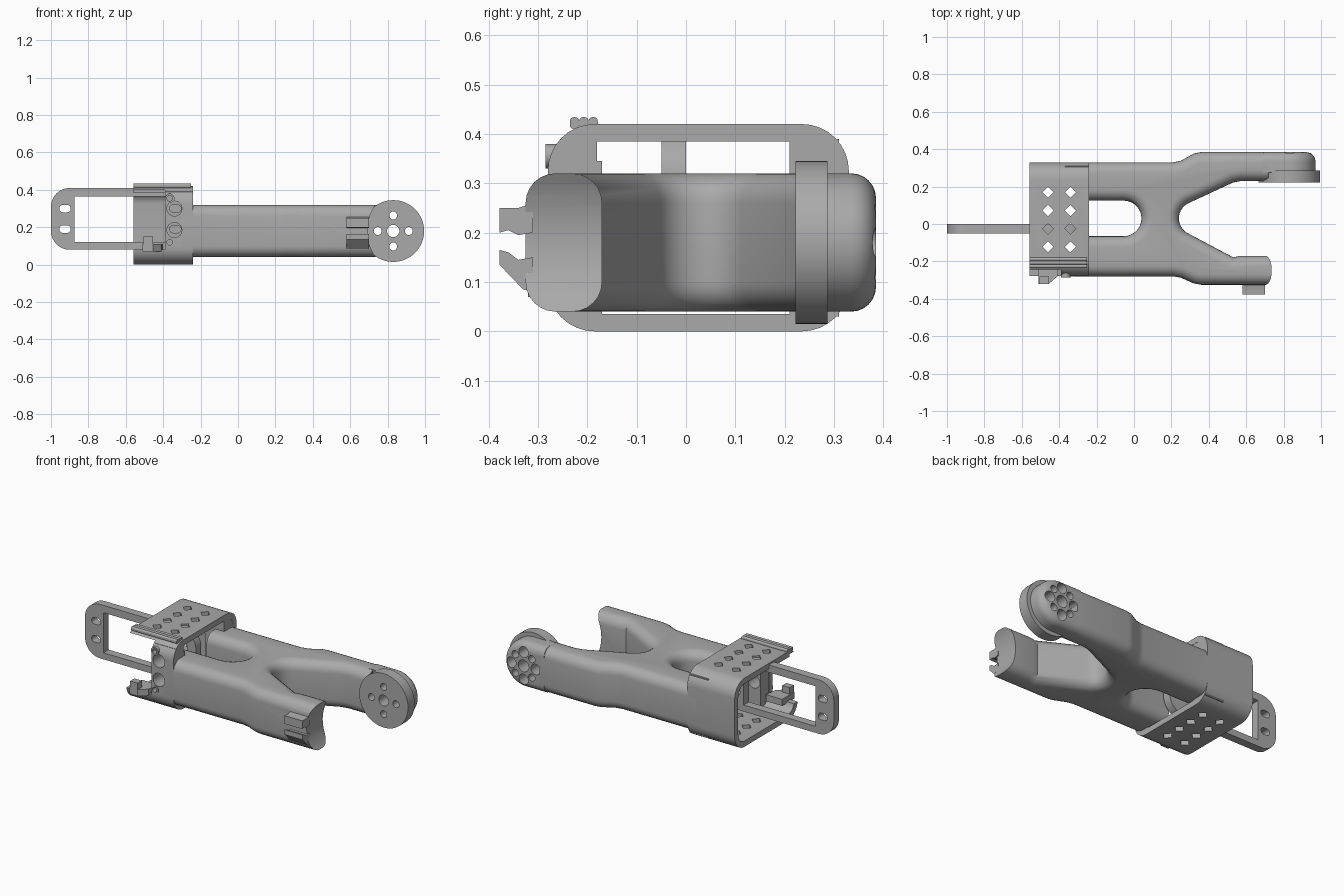
import bpy, bmesh, math
from math import sin, cos, radians

if "Cube" in bpy.data.objects:
    bpy.data.objects.remove(bpy.data.objects["Cube"])

grey = bpy.data.materials.new("mid_grey")
grey.diffuse_color = (0.4, 0.4, 0.4, 1)
grey.use_nodes = True
grey.node_tree.nodes["Principled BSDF"].inputs["Base Color"].default_value = grey.diffuse_color


def arc(cx, cy, r, a0, a1, n=10):
    return [(cx + r * cos(radians(a0 + (a1 - a0) * i / n)),
             cy + r * sin(radians(a0 + (a1 - a0) * i / n))) for i in range(n + 1)]


def rounded(x0, x1, y0, y1, r, n=8):
    return (arc(x0 + r, y0 + r, r, 180, 270, n) + arc(x1 - r, y0 + r, r, 270, 360, n)
            + arc(x1 - r, y1 - r, r, 0, 90, n) + arc(x0 + r, y1 - r, r, 90, 180, n))


def extrude(name, pts, axis, a, b, bevel=0, rule=None, segs=6):
    """Extrude a flat outline along an axis; bevel edges chosen by rule(v1, v2)."""
    place = {'x': lambda p, t: (t, p[0], p[1]),
             'y': lambda p, t: (p[0], t, p[1]),
             'z': lambda p, t: (p[0], p[1], t)}[axis]
    bm = bmesh.new()
    lo = [bm.verts.new(place(p, a)) for p in pts]
    hi = [bm.verts.new(place(p, b)) for p in pts]
    n = len(pts)
    bm.faces.new(lo)
    bm.faces.new(hi)
    for i in range(n):
        j = (i + 1) % n
        bm.faces.new((lo[i], lo[j], hi[j], hi[i]))
    bmesh.ops.recalc_face_normals(bm, faces=bm.faces)
    if bevel:
        edges = [e for e in bm.edges if rule(e.verts[0].co, e.verts[1].co)]
        bmesh.ops.bevel(bm, geom=edges, offset=bevel, segments=segs, profile=0.5,
                        affect='EDGES', clamp_overlap=False)
    me = bpy.data.meshes.new(name)
    bm.to_mesh(me)
    bm.free()
    me.materials.append(grey)
    ob = bpy.data.objects.new(name, me)
    bpy.context.collection.objects.link(ob)
    return ob


def box(name, x0, x1, y0, y1, z0, z1):
    return extrude(name, [(x0, y0), (x1, y0), (x1, y1), (x0, y1)], 'z', z0, z1)


def rod(name, x, z, r, y0, y1, n=24):
    return extrude(name, arc(x, z, r, 0, 360 * (n - 1) / n, n - 1), 'y', y0, y1)


def cut(targets, cutters):
    for t in targets:
        bpy.context.view_layer.objects.active = t
        for c in cutters:
            m = t.modifiers.new("cut", 'BOOLEAN')
            m.operation, m.solver, m.object = 'DIFFERENCE', 'EXACT', c
            bpy.ops.object.modifier_apply(modifier=m.name)
    for c in cutters:
        bpy.data.objects.remove(c)


# Forked body, rounded along its upper and lower rims
Z0, Z1 = 0.04, 0.32
outline = ([(-0.30, -0.28), (0.21, -0.28), (0.25, -0.287), (0.32, -0.318), (0.36, -0.325),
            (0.80, -0.325), (0.80, -0.17), (0.57, -0.17), (0.53, -0.178)]
           + arc(0.33, 0.03, 0.09, 245, 115, 14)
           + [(0.53, 0.222), (0.57, 0.23), (0.72, 0.23), (0.72, 0.385), (0.36, 0.385),
              (0.32, 0.377), (0.25, 0.338), (0.21, 0.33), (-0.30, 0.33), (-0.30, 0.125)]
           + arc(-0.055, 0.03, 0.095, 90, -90, 14) + [(-0.30, -0.065)])


def rim(a, b):
    if abs(a.z - b.z) > 0.01:
        return False
    return not (abs(a.x - b.x) < 1e-4 and (a.x < -0.29 or a.x > 0.70))


body = extrude("forked_body", outline, 'z', Z0, Z1, 0.06, rim)
# Concave end on the shorter arm
cut([body], [rod("end_cutter", 0.942, 0.18, 0.25, -0.5, -0.1, 64)])

# Rounded joint at the end of the longer arm
JX, JZ = 0.83, 0.18
joint = extrude("joint_end", [(0.69, Z0)] + arc(JX, JZ, 0.14, -90, 90, 28) + [(0.69, Z1)],
                'y', 0.275, 0.385, 0.05,
                lambda a, b: min(a.y, b.y) > 0.38 and max(a.x, b.x) > 0.70)
disc = rod("joint_disc", JX, JZ, 0.165, 0.222, 0.287, 64)
cut([disc], [rod("hole_cutter", JX, JZ, 0.033, 0.1, 0.5)]
    + [rod("hole_cutter", JX + 0.083 * cos(k * math.pi / 2), JZ + 0.083 * sin(k * math.pi / 2),
           0.021, 0.1, 0.5) for k in range(4)])
# Screw access wells in the outer face of the joint
cut([joint], [rod("well_cutter", JX, JZ, 0.036, 0.1, 0.5)]
    + [rod("well_cutter", JX + 0.083 * cos(k * math.pi / 2), JZ + 0.083 * sin(k * math.pi / 2),
           0.032, 0.1, 0.5) for k in range(4)]
    + [rod("well_cutter", JX + 0.08 * cos((k + .5) * math.pi / 2),
           JZ + 0.08 * sin((k + .5) * math.pi / 2), 0.022, 0.32, 0.5) for k in range(4)])

# Wraparound bracket: open box sleeve
sleeve = extrude("bracket_sleeve", rounded(-0.28, 0.33, 0.0, 0.42, 0.095), 'x', -0.56, -0.24)
cut([sleeve], [extrude("inside_cutter", rounded(-0.245, 0.295, 0.035, 0.385, 0.06),
                       'x', -0.7, -0.1),
               box("window_cutter", -0.7, -0.39, -0.4, -0.2, 0.08, 0.4)])
# Diamond vents through top and bottom
vents = []
for x in (-0.46, -0.34):
    for y in (0.17, 0.072, -0.025, -0.122):
        vents.append(extrude("vent_cutter", arc(x, y, 0.03, 0, 270, 3), 'z', -0.1, 0.6))
cut([sleeve], vents)

# Collar blocks joining the bracket to the two arms
front_collar = box("front_collar", -0.385, -0.241, -0.255, -0.17, 0.03, 0.345)
front_lug = box("front_lug", -0.385, -0.241, -0.255, -0.18, 0.34, 0.39)
back_collar = box("back_collar", -0.37, -0.241, 0.21, 0.31, 0.03, 0.39)

# Flat mounting frame
frame = extrude("mounting_frame", rounded(-1.0, -0.25, 0.08, 0.41, 0.1), 'y', -0.05, 0.0)
slots = [box("opening_cutter", -0.875, -0.39, -0.1, 0.1, 0.12, 0.365)]
for x in (-0.925, -0.335):
    for z in (0.3, 0.19):
        slots.append(extrude("slot_cutter", rounded(x - 0.03, x + 0.03, z - 0.02, z + 0.02, 0.019),
                             'y', -0.1, 0.1))
cut([frame], slots)

# Fastener holes in the front wall
cut([sleeve, front_collar],
    [rod("bolt_cutter", -0.34, z, 0.04, -0.4, -0.1) for z in (0.3, 0.185)]
    + [rod("screw_cutter", -0.365, z, 0.016, -0.4, -0.2) for z in (0.355, 0.12)])
for i, z in enumerate((0.355, 0.12)):
    ring = rod("screw_ring_%d" % i, -0.365, z, 0.025, -0.285, -0.25)
    cut([ring], [rod("ring_cutter", -0.365, z, 0.015, -0.4, -0.1)])

# Grip ridges on top
for i in range(3):
    y = -0.226 + i * 0.019
    extrude("grip_ridge_%d" % i, rounded(y - 0.0095, y + 0.0095, 0.41, 0.434, 0.008, 4),
            'x', -0.56, -0.25)

# Cable clips: hooked pair on the short arm, small one below the window
extrude("cable_clip_upper", [(-0.31, 0.20), (-0.34, 0.195), (-0.36, 0.205), (-0.378, 0.2),
                             (-0.378, 0.25), (-0.34, 0.25), (-0.31, 0.26)], 'x', 0.58, 0.70)
extrude("cable_clip_lower", [(-0.31, 0.15), (-0.34, 0.145), (-0.36, 0.16), (-0.378, 0.165),
                             (-0.378, 0.135), (-0.33, 0.085), (-0.31, 0.08)], 'x', 0.58, 0.70)
extrude("bracket_clip", [(-0.51, -0.32), (-0.455, -0.32), (-0.41, -0.28), (-0.40, -0.20),
                         (-0.51, -0.20)], 'z', 0.07, 0.11)
box("bracket_clip_tab", -0.505, -0.455, -0.32, -0.28, 0.10, 0.15)

# Smooth the curved surfaces, keep edges crisp
bpy.ops.object.select_all(action='DESELECT')
for ob in bpy.data.objects:
    ob.select_set(True)
bpy.context.view_layer.objects.active = body
bpy.ops.object.shade_smooth_by_angle(angle=radians(32))
